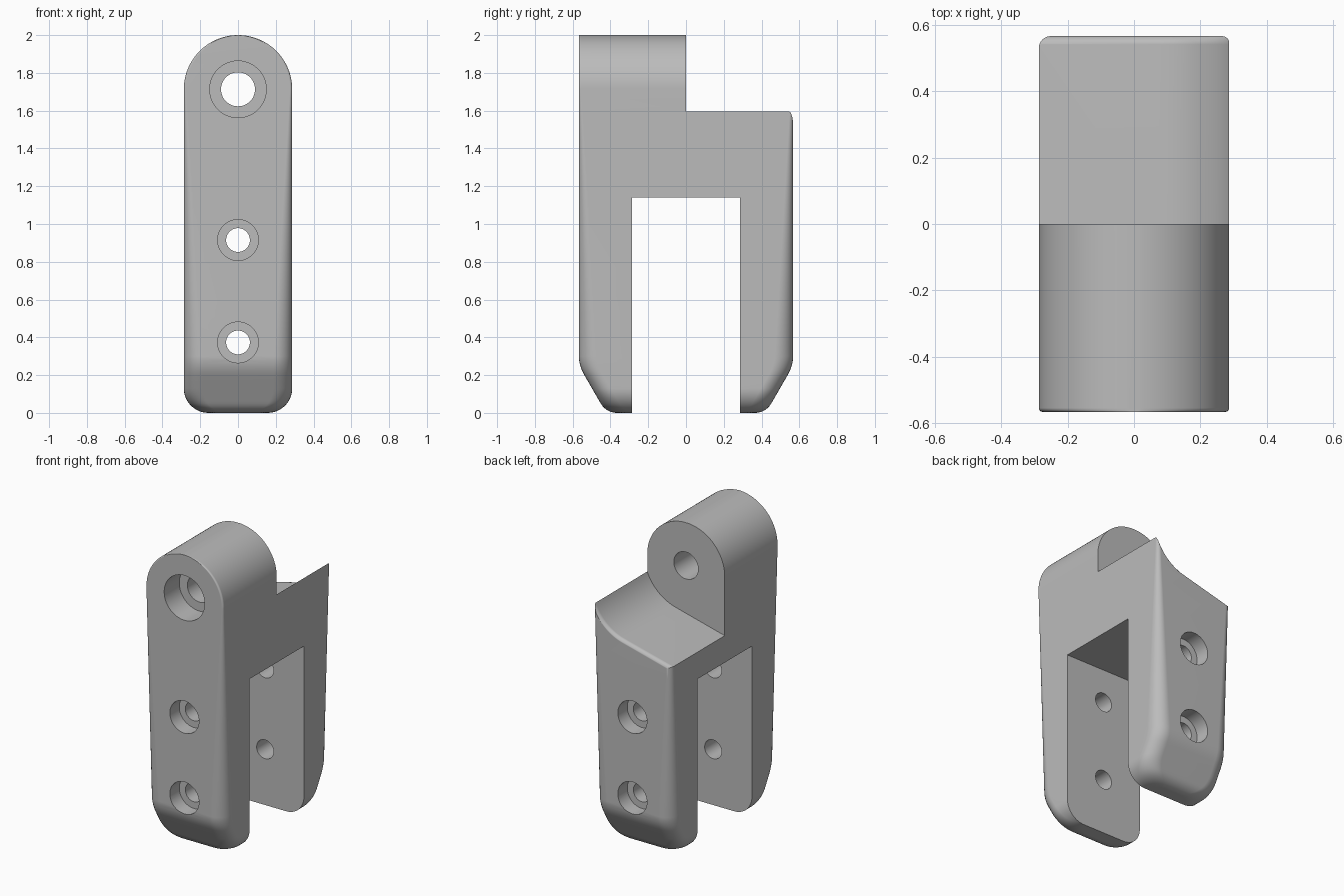
import bpy, bmesh, math
from mathutils import Matrix

cube = bpy.data.objects.get("Cube")
if cube:
    bpy.data.objects.remove(cube, do_unlink=True)

HALF_W, HALF_D = 0.287, 0.567
PIVOT_Z = 2 - HALF_W

grey = bpy.data.materials.new("plain_grey")
grey.use_nodes = True
grey.diffuse_color = (0.5, 0.5, 0.5, 1)
grey.node_tree.nodes["Principled BSDF"].inputs["Base Color"].default_value = (0.5, 0.5, 0.5, 1)


def make_object(name, bm):
    bmesh.ops.recalc_face_normals(bm, faces=bm.faces)
    mesh = bpy.data.meshes.new(name)
    bm.to_mesh(mesh)
    bm.free()
    mesh.materials.append(grey)
    obj = bpy.data.objects.new(name, mesh)
    bpy.context.collection.objects.link(obj)
    return obj


def loft(name, rings):
    """Skin a stack of equal-length closed rings and cap both ends."""
    bm = bmesh.new()
    rows = [[bm.verts.new(p) for p in ring] for ring in rings]
    n = len(rows[0])
    for low, high in zip(rows, rows[1:]):
        for i in range(n):
            j = (i + 1) % n
            bm.faces.new((low[i], low[j], high[j], high[i]))
    bm.faces.new(rows[0])
    bm.faces.new(rows[-1])
    return make_object(name, bm)


def arc_height(radius, offset):
    return math.sqrt(max(radius**2 - offset**2, 0))


def half_width(z):
    if z < 0.13:
        return HALF_W - 0.13 + arc_height(0.13, 0.13 - z)
    if z > PIVOT_Z:
        return arc_height(HALF_W, z - PIVOT_Z)
    return HALF_W


def half_depth(z):
    slope = math.tan(math.radians(30))
    if z < 0.05:
        return 0.365 + arc_height(0.1, 0.1 - z)
    if z < 0.2:
        return HALF_D - (0.25 - z) * slope
    if z < 0.3:
        return HALF_D - slope * (0.3 - z)**2 / 0.2
    return HALF_D


def body_ring(z):
    """Rounded rectangle whose corner radius grows towards the bottom."""
    a, d = half_width(z), half_depth(z)
    t = min(max((PIVOT_Z - z) / 1.46, 0), 1)
    r = min(0.012 + 0.088 * t, a * 0.9)
    ring = []
    for quarter, (sx, sy) in enumerate(((1, 1), (-1, 1), (-1, -1), (1, -1))):
        for k in range(9):
            ang = (quarter + k / 8) * math.pi / 2
            ring.append((sx * (a - r) + r * math.cos(ang),
                         sy * (d - r) + r * math.sin(ang), z))
    return ring


# Body: feet, tapered-fillet sides, round barrel top
levels = [0.13 * (1 - math.cos(k * math.pi / 24)) for k in range(13)]
levels += [0.165, 0.2, 0.22, 0.24, 0.26, 0.28, 0.3]
levels += [0.3 + (PIVOT_Z - 0.3) * k / 6 for k in range(1, 7)]
levels += [PIVOT_Z + HALF_W * math.sin(math.radians(3 * k)) for k in range(1, 30)]
body = loft("clevis_body", [body_ring(z) for z in levels])


def cut(cutter):
    mod = body.modifiers.new("cut", "BOOLEAN")
    mod.operation, mod.solver, mod.object = "DIFFERENCE", "EXACT", cutter
    cutter.hide_render = True
    bpy.ops.object.select_all(action="DESELECT")
    bpy.context.view_layer.objects.active = body
    body.select_set(True)
    bpy.ops.object.modifier_apply(modifier=mod.name)
    bpy.data.objects.remove(cutter, do_unlink=True)


def cut_hole(z, radius, y0, y1):
    bm = bmesh.new()
    place = Matrix.Translation((0, (y0 + y1) / 2, z)) @ Matrix.Rotation(math.pi / 2, 4, "X")
    bmesh.ops.create_cone(bm, cap_ends=True, segments=48, radius1=radius,
                          radius2=radius, depth=y1 - y0, matrix=place)
    cut(make_object("hole_cutter", bm))


# Saddle behind the barrel: concave arc running into a sloped flat
arc, clearance = [], 0.31
for k in range(25):
    ang = math.radians(-75.7 * k / 24)
    arc.append((clearance * math.cos(ang), PIVOT_Z + clearance * math.sin(ang)))
end_x, end_z = arc[-1]
profile = [(0.31, 2.1)] + arc
profile += [(-0.35, end_z - (end_x + 0.35) * math.tan(math.radians(14.3))), (-0.35, 2.1)]
lip = [(0, 0), (0.542, 0), (0.552, 0.003), (0.56, 0.009), (0.565, 0.016), (0.568, 0.024), (0.6, 0.024)]
cut(loft("saddle_cutter", [[(x, y, z - drop) for x, z in profile] for y, drop in lip]))

# Slot between the two legs
bm = bmesh.new()
bmesh.ops.create_cube(bm, size=1, matrix=Matrix.Translation((0, 0, 0.52))
                      @ Matrix.Diagonal((1, 0.574, 1.24, 1)))
cut(make_object("slot_cutter", bm))

# Pivot hole and fastener holes with counterbores
cut_hole(PIVOT_Z, 0.09, -0.7, 0.1)
cut_hole(PIVOT_Z, 0.15, -0.7, -HALF_D + 0.16)
for z in (0.915, 0.373):
    cut_hole(z, 0.063, -0.7, 0.7)
    cut_hole(z, 0.108, -0.7, -HALF_D + 0.1)
    cut_hole(z, 0.108, HALF_D - 0.1, 0.7)

# Smooth fillets, crisp cut edges
bpy.ops.object.shade_smooth_by_angle(angle=math.radians(28))
weighted = body.modifiers.new("weighted_normals", "WEIGHTED_NORMAL")
weighted.keep_sharp = True
